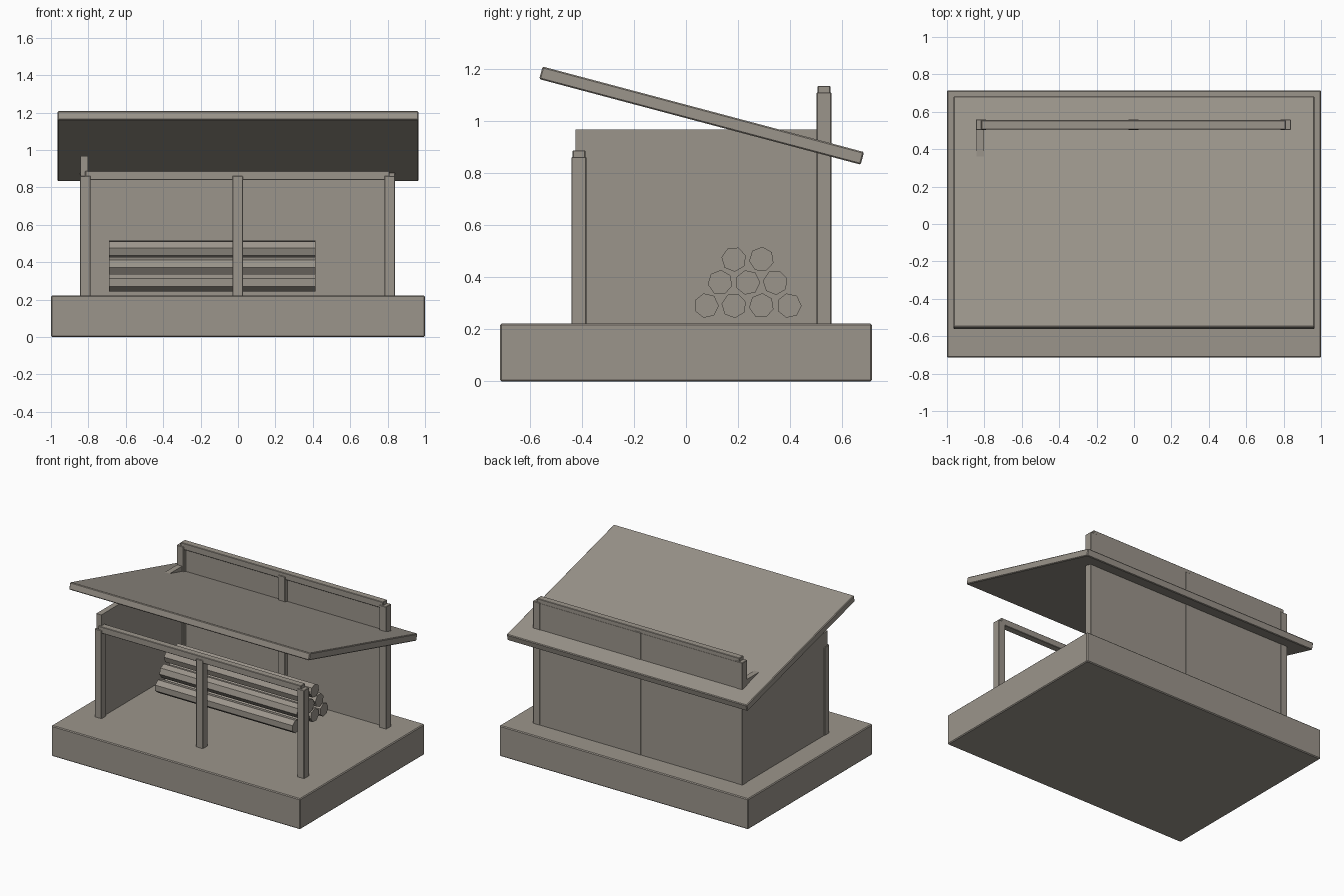
import bpy
import math

cube = bpy.data.objects.get("Cube")
if cube:
    bpy.data.objects.remove(cube, do_unlink=True)

# Single weathered material
grey = bpy.data.materials.new("weathered_grey")
grey.use_nodes = True
color = (0.33, 0.30, 0.26, 1)
grey.diffuse_color = color
grey.node_tree.nodes["Principled BSDF"].inputs["Base Color"].default_value = color


def box(name, x, y, z, bevel=0.0):
    """Box from its (min, max) extents along each axis."""
    spans = (x, y, z)
    bpy.ops.mesh.primitive_cube_add(size=1, location=[sum(s) / 2 for s in spans])
    ob = bpy.context.object
    ob.name = name
    ob.scale = [s[1] - s[0] for s in spans]
    bpy.ops.object.transform_apply(location=False, rotation=False, scale=True)
    ob.data.materials.append(grey)
    if bevel:
        mod = ob.modifiers.new("edge_bevel", "BEVEL")
        mod.width = bevel
        mod.segments = 1
    return ob


# Foundation slab
box("foundation", (-1, 1), (-0.715, 0.715), (0, 0.222), 0.006)

# Posts and top beams, front row low and back row high
for row, y0, top in (("front", -0.44, 0.862), ("back", 0.502, 1.11)):
    for side, x in (("right", -0.817), ("middle", -0.002), ("left", 0.811)):
        box(f"{row}_{side}_post", (x - 0.028, x + 0.028), (y0, y0 + 0.057),
            (0.21, top), 0.003)
    box(f"{row}_beam", (-0.817, 0.811), (y0 + 0.004, y0 + 0.053),
        (top - 0.022, top + 0.025), 0.003)

# Plank walls: closed at the back and on one end
box("back_wall", (-0.817, 0.811), (0.53, 0.557), (0.22, 1.105))
box("side_wall", (-0.841, -0.801), (-0.425, 0.54), (0.22, 0.967))

# Sloping roof panel
roof = box("roof", (-0.965, 0.965), (-0.579, 0.699), (0.996, 1.046), 0.005)
roof.rotation_euler.x = math.radians(-14.9)

# Stacked logs
SPACING, RADIUS = 0.106, 0.048
for row, count in enumerate((4, 3, 2)):
    for i in range(count):
        bpy.ops.mesh.primitive_cylinder_add(
            vertices=7, radius=RADIUS, depth=1.105,
            location=(-0.138, 0.078 + (i + row / 2) * SPACING, 0.291 + row * 0.089),
            rotation=(0.3 * (i + row), math.pi / 2, 0))
        log = bpy.context.object
        log.name = f"log_{row + 1}_{i + 1}"
        # Spin each log about its own length
        log.rotation_euler = (0, math.pi / 2, 0)
        log.rotation_euler.rotate_axis("Z", 0.3 * (i + 2 * row))
        log.data.materials.append(grey)
